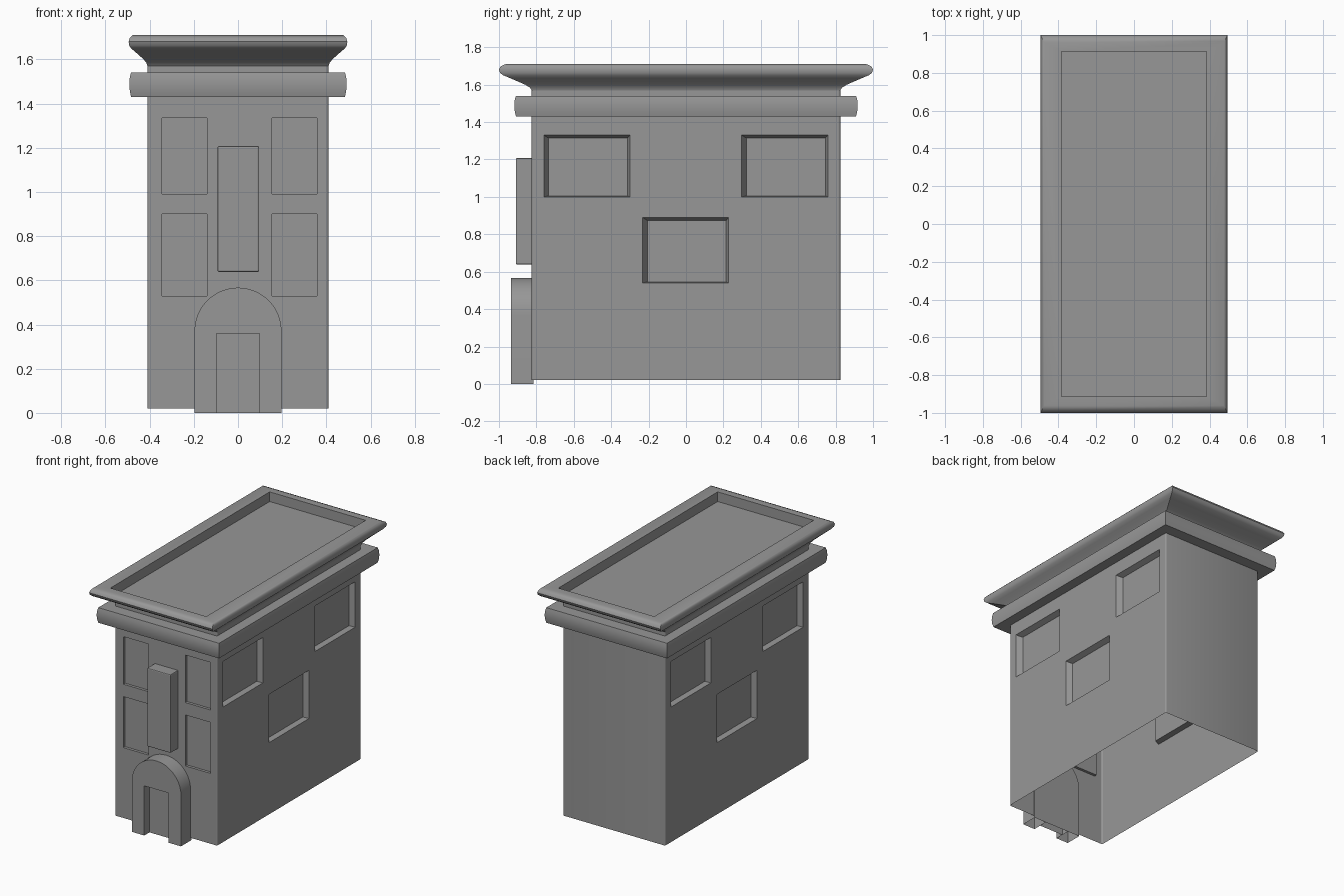
import bpy, bmesh, math

if "Cube" in bpy.data.objects:
    bpy.data.objects.remove(bpy.data.objects["Cube"])

HX, HY, Z0, Z1 = 0.41, 0.825, 0.02, 1.57
R = 0.01  # rounding of the wall corners

grey = bpy.data.materials.new("dark_grey")
grey.diffuse_color = (0.31, 0.31, 0.31, 1)
grey.use_nodes = True
grey.node_tree.nodes["Principled BSDF"].inputs["Base Color"].default_value = grey.diffuse_color


def finish(name, bm, recalc=True, smooth=None, open_base=False):
    bmesh.ops.remove_doubles(bm, verts=bm.verts, dist=0.0005)
    if recalc:
        bmesh.ops.recalc_face_normals(bm, faces=bm.faces)
    if open_base:
        base = [f for f in bm.faces if all(v.co.z < 0.001 for v in f.verts)]
        bmesh.ops.delete(bm, geom=base, context='FACES')
    me = bpy.data.meshes.new(name)
    bm.to_mesh(me)
    bm.free()
    me.materials.append(grey)
    ob = bpy.data.objects.new(name, me)
    bpy.context.collection.objects.link(ob)
    if smooth:
        bpy.ops.object.select_all(action='DESELECT')
        ob.select_set(True)
        bpy.context.view_layer.objects.active = ob
        bpy.ops.object.shade_smooth_by_angle(angle=math.radians(smooth))
    return ob


def wall(bm, place, half, windows):
    """Flat wall with recessed windows; place(u, z, depth) gives the 3D point."""
    def quad(*pts):
        bm.faces.new([bm.verts.new(place(*p)) for p in pts])
    half -= R
    us = sorted({-half, half} | {u for w in windows for u in w[0][:2]})
    zs = sorted({Z0, Z1} | {z for w in windows for z in w[0][2:]})
    for a, b in zip(us, us[1:]):
        for c, d in zip(zs, zs[1:]):
            u, z = (a + b) / 2, (c + d) / 2
            if not any(o[0] < u < o[1] and o[2] < z < o[3] for o, _, _ in windows):
                quad((a, c, 0), (b, c, 0), (b, d, 0), (a, d, 0))
    for o, i, dep in windows:
        corners = lambda r, k: [(r[0], r[2], k), (r[1], r[2], k), (r[1], r[3], k), (r[0], r[3], k)]
        A, B = corners(o, 0), corners(i, dep)
        for k in range(4):
            n = (k + 1) % 4
            quad(A[k], A[n], B[n], B[k])
        quad(*B)
    # rounded corner strip at the right end of this wall
    arc = [(half + R * math.sin(t), R - R * math.cos(t)) for t in (math.pi / 6 * k for k in range(4))]
    for (u, d), (v, e) in zip(arc, arc[1:]):
        quad((u, Z0, d), (v, Z0, e), (v, Z1, e), (u, Z1, d))


def loft(name, rings, cap=False, closed=False, smooth=40):
    """Rectangular rings (half x, half y, z) joined in order."""
    bm = bmesh.new()
    loops = [[bm.verts.new((sx * x, sy * y, z)) for sx, sy in ((-1, -1), (1, -1), (1, 1), (-1, 1))]
             for x, y, z in rings]
    pairs = list(zip(loops, loops[1:])) + ([(loops[-1], loops[0])] if closed else [])
    for a, b in pairs:
        for k in range(4):
            n = (k + 1) % 4
            bm.faces.new((a[k], a[n], b[n], b[k]))
    if cap:
        bm.faces.new(loops[-1])
    return finish(name, bm, recalc=closed, smooth=smooth)


def extrude_profile(name, pts, y0, y1, smooth=None):
    bm = bmesh.new()
    face = bm.faces.new([bm.verts.new((x, y0, z)) for x, z in pts])
    new = bmesh.ops.extrude_face_region(bm, geom=[face], use_keep_orig=True)['geom']
    bmesh.ops.translate(bm, vec=(0, y1 - y0, 0), verts=[v for v in new if isinstance(v, bmesh.types.BMVert)])
    return finish(name, bm, smooth=smooth, open_base=True)


def box_profile(x0, x1, z0, z1):
    return [(x0, z0), (x1, z0), (x1, z1), (x0, z1)]


# Walls: hollow, open underneath, with recessed windows
front = [((x, x + 0.203, a, b), (x, x + 0.203, a, b), 0.02)
         for x in (-0.343, 0.155) for a, b in ((0.53, 0.90), (0.99, 1.335))]
side = [((u, u + 0.46, a, b), (u + 0.025, u + 0.447, a + 0.006, b - 0.016), 0.04)
        for u, a, b in ((-0.76, 1.0, 1.33), (0.298, 1.0, 1.33), (-0.232, 0.54, 0.89))]
bm = bmesh.new()
wall(bm, lambda u, z, d: (u, -HY + d, z), HX, front)
wall(bm, lambda u, z, d: (HX - d, u, z), HY, side)
wall(bm, lambda u, z, d: (-HX + d, -u, z), HY, side)
wall(bm, lambda u, z, d: (-u, HY - d, z), HX, [])
finish("walls", bm, recalc=False, smooth=40)

# Lower cornice band, only slightly bulged
band = [(-0.1, 1.43), (0.9, 1.43), (0.97, 1.455), (1, 1.485), (0.98, 1.515), (0.91, 1.54), (-0.1, 1.54)]
loft("cornice_band", [(HX + 0.082 * t, HY + 0.093 * t, z) for t, z in band], closed=True)

# Flared roof rim with sunken flat roof
rim = [(0, 1.57), (0.06, 1.585), (0.2, 1.6), (0.42, 1.617), (0.66, 1.635), (0.87, 1.65),
       (0.97, 1.663), (1, 1.68), (0.95, 1.697), (0.82, 1.708), (0.78, 1.71)]
rings = [(HX + 0.085 * t, HY + 0.175 * t, z) for t, z in rim]
loft("roof_rim", rings + [(0.385, 0.913, 1.71), (0.385, 0.913, 1.64)], cap=True)

# Entrance arch with door set back inside it
arc = [(0.197 * math.cos(math.pi * i / 24), 0.37 + 0.197 * math.sin(math.pi * i / 24)) for i in range(25)]
outline = ([(-0.098, 0), (-0.098, 0.36), (0.098, 0.36), (0.098, 0), (0.197, 0)] + arc + [(-0.197, 0)])
extrude_profile("entrance_arch", outline, -0.935, -0.815, smooth=30)
extrude_profile("door", box_profile(-0.098, 0.098, 0, 0.36), -0.875, -0.815)

# Raised panel above the entrance
panel = extrude_profile("front_panel", box_profile(-0.093, 0.096, 0.638, 1.208), -0.91, -0.815)
bev = panel.modifiers.new("edge", 'BEVEL')
bev.width, bev.segments = 0.007, 2
